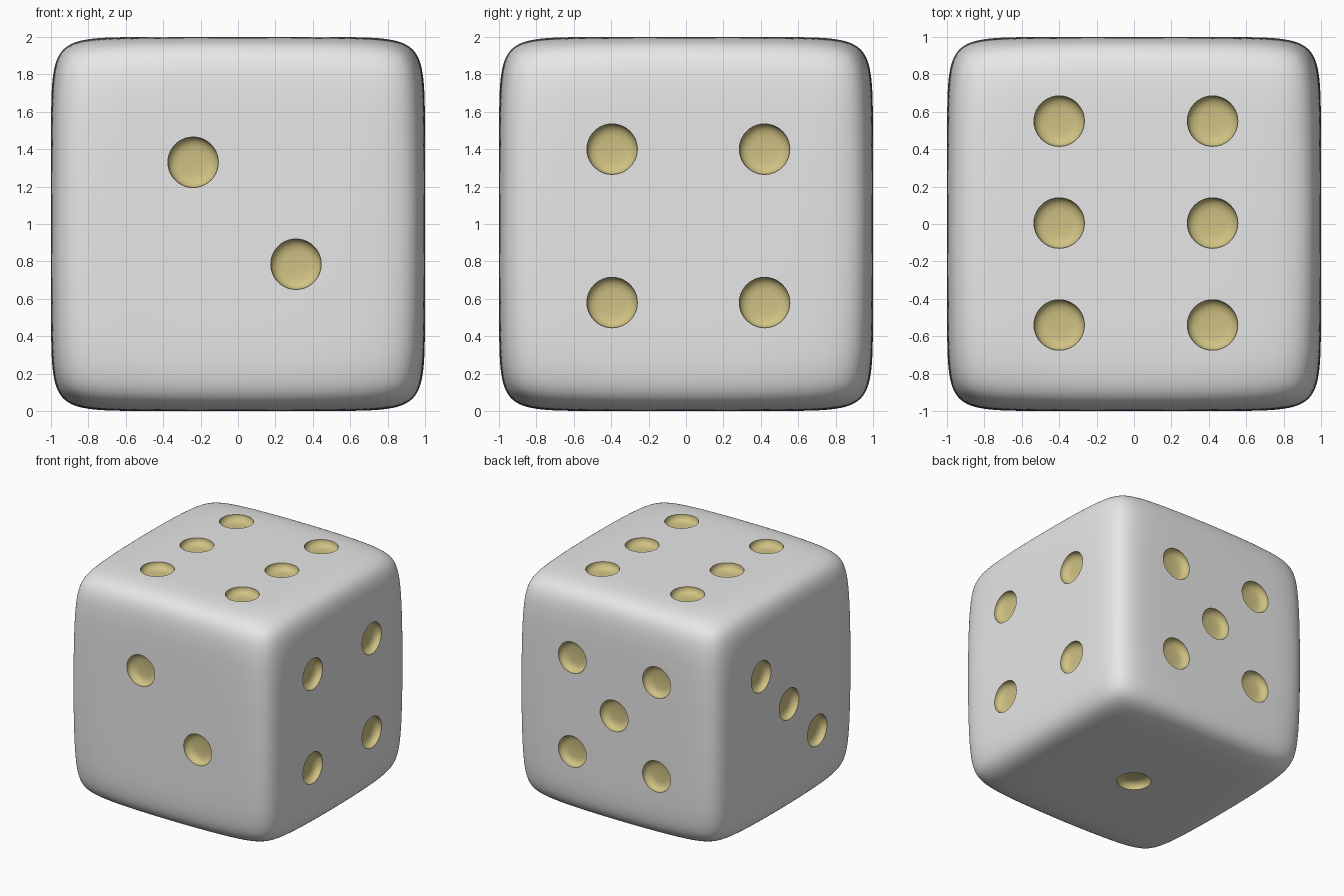
import bpy, bmesh, math
from mathutils import Vector

if "Cube" in bpy.data.objects:
    bpy.data.objects.remove(bpy.data.objects["Cube"])


def material(name, rgb):
    m = bpy.data.materials.new(name)
    m.diffuse_color = (*rgb, 1)
    m.use_nodes = True
    m.node_tree.nodes["Principled BSDF"].inputs["Base Color"].default_value = m.diffuse_color
    return m


def mesh_object(name, bm, mat):
    me = bpy.data.meshes.new(name)
    bmesh.ops.recalc_face_normals(bm, faces=bm.faces)
    bm.to_mesh(me)
    bm.free()
    me.materials.append(mat)
    ob = bpy.data.objects.new(name, me)
    bpy.context.collection.objects.link(ob)
    return ob


white = material("off white", (0.8, 0.8, 0.8))
gold = material("pale gold", (0.63, 0.54, 0.23))

# Body: cube cage with support loops and eased corners, then subdivided
LOOP = 0.61
bm = bmesh.new()
bmesh.ops.create_cube(bm, size=2)
for axis in range(3):
    for side in (-LOOP, LOOP):
        co = Vector((0, 0, 0))
        co[axis] = side
        no = Vector((0, 0, 0))
        no[axis] = 1
        bmesh.ops.bisect_plane(bm, geom=bm.verts[:] + bm.edges[:] + bm.faces[:],
                               plane_co=co, plane_no=no)
for v in bm.verts:
    if min(abs(c) for c in v.co) > 0.99:
        v.co *= 0.94
    v.co.z += 1
body = mesh_object("die_body", bm, white)
bpy.context.view_layer.objects.active = body
body.select_set(True)
sub = body.modifiers.new("round", 'SUBSURF')
sub.levels = sub.render_levels = 4
bpy.ops.object.modifier_apply(modifier=sub.name)

# Pips: shallow lathed dishes, (radius, height above the face)
PROFILE = [(0.07, -0.06), (0.1, -0.055), (0.12, -0.043), (0.131, -0.028),
           (0.135, -0.012), (0.135, 0.1)]
SIDES = 40


def add_pip(bm, centre, n, u, v):
    rings = []
    for r, h in PROFILE:
        rings.append([bm.verts.new(centre + n * h + r * (
            u * math.cos(2 * math.pi * i / SIDES) + v * math.sin(2 * math.pi * i / SIDES)))
            for i in range(SIDES)])
    for a, b in zip(rings, rings[1:]):
        for i in range(SIDES):
            j = (i + 1) % SIDES
            bm.faces.new((a[i], a[j], b[j], b[i]))
    bm.faces.new(rings[0])
    bm.faces.new(rings[-1])


X, Y, Z = Vector((1, 0, 0)), Vector((0, 1, 0)), Vector((0, 0, 1))
# Each face: normal, two in-plane axes, pip places measured from the face centre
FACES = [
    (-Y, X, Z, [(-0.24, 0.33), (0.31, -0.215)]),
    (X, Y, Z, [(a, b) for a in (-0.395, 0.42) for b in (-0.42, 0.4)]),
    (Z, X, Y, [(a, b) for a in (-0.4, 0.42) for b in (-0.54, 0.005, 0.55)]),
    (Y, X, Z, [(a, b) for a in (-0.415, 0.4) for b in (-0.42, 0.4)] + [(-0.005, 0)]),
    (-X, Y, Z, [(0.39, 0.375), (0.005, -0.01), (-0.385, -0.39)]),
    (-Z, X, Y, [(0, 0)]),
]
bm = bmesh.new()
for n, u, v, places in FACES:
    for a, b in places:
        add_pip(bm, Z + n + u * a + v * b, n, u, v)
cutter = mesh_object("pip_cutter", bm, gold)
cutter.hide_render = True

# Cut the pips, keeping their colour on the cut surfaces
cut = body.modifiers.new("pips", 'BOOLEAN')
cut.operation = 'DIFFERENCE'
cut.solver = 'EXACT'
cut.material_mode = 'TRANSFER'
cut.object = cutter
bpy.ops.object.modifier_apply(modifier=cut.name)
bpy.data.objects.remove(cutter)
bpy.ops.object.shade_smooth_by_angle(angle=math.radians(35))
